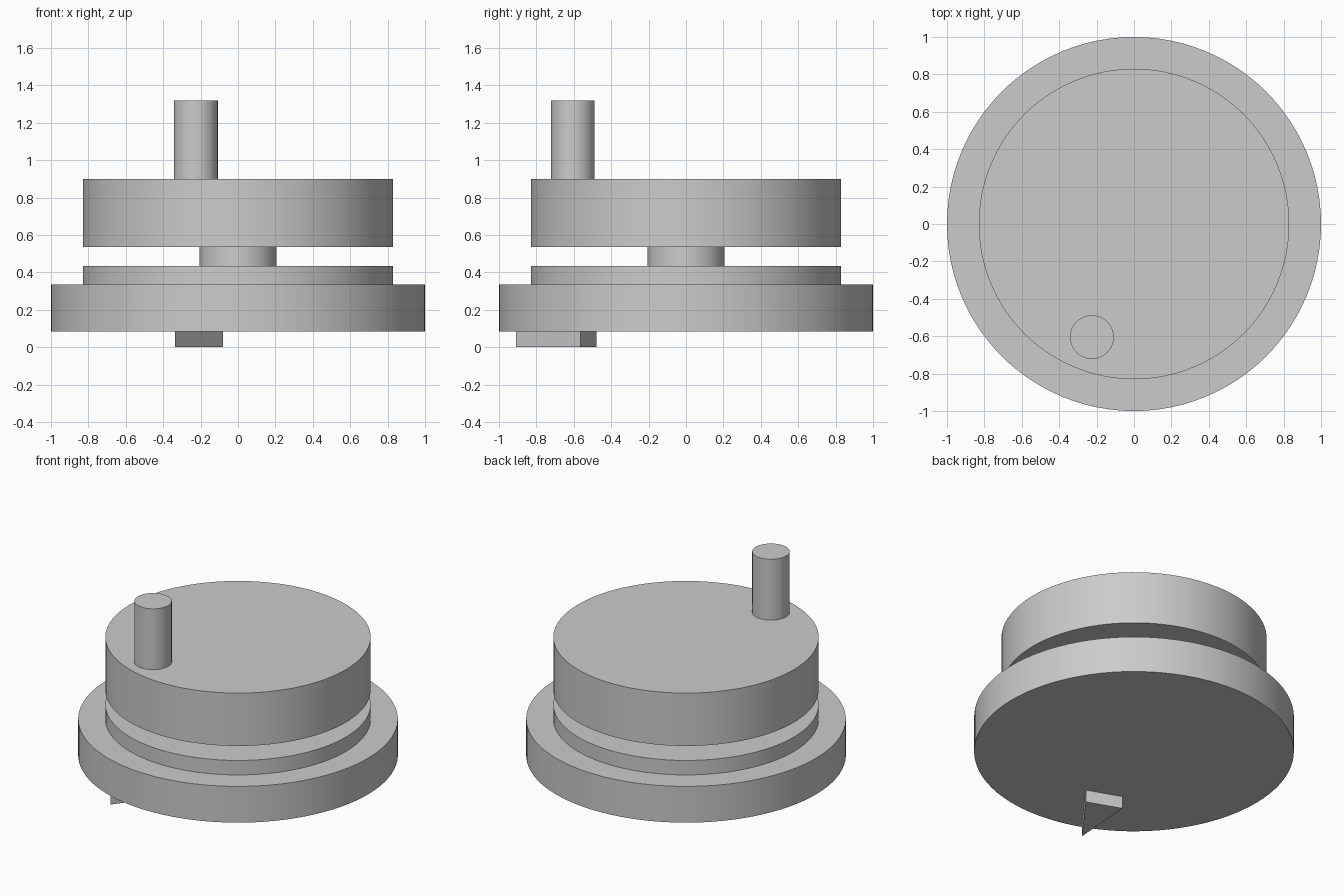
import bpy
import bmesh
from math import radians
from mathutils import Vector

cube = bpy.data.objects.get("Cube")
if cube:
    bpy.data.objects.remove(cube, do_unlink=True)

# One plain grey for the whole model
grey = bpy.data.materials.new("plain_grey")
grey.use_nodes = True
colour = (0.6, 0.6, 0.6, 1)
grey.diffuse_color = colour
grey.node_tree.nodes["Principled BSDF"].inputs["Base Color"].default_value = colour


def disc(name, radius, bottom, top, centre=(0, 0), sides=96):
    """Upright closed cylinder between two heights."""
    bpy.ops.mesh.primitive_cylinder_add(
        vertices=sides, radius=radius, depth=top - bottom,
        location=(centre[0], centre[1], (bottom + top) / 2))
    obj = bpy.context.object
    obj.name = name
    obj.data.materials.append(grey)
    bpy.ops.object.shade_smooth_by_angle(angle=radians(30))
    return obj


def prism(name, outline, bottom, top):
    """Flat outline extruded upward."""
    bm = bmesh.new()
    face = bm.faces.new([bm.verts.new((p.x, p.y, bottom)) for p in outline])
    extruded = bmesh.ops.extrude_face_region(bm, geom=[face])["geom"]
    verts = [g for g in extruded if isinstance(g, bmesh.types.BMVert)]
    bmesh.ops.translate(bm, vec=(0, 0, top - bottom), verts=verts)
    bmesh.ops.recalc_face_normals(bm, faces=bm.faces)
    mesh = bpy.data.meshes.new(name)
    bm.to_mesh(mesh)
    bm.free()
    mesh.materials.append(grey)
    obj = bpy.data.objects.new(name, mesh)
    bpy.context.collection.objects.link(obj)
    return obj


# Stacked round body
disc("base_flange", 1.0, 0.085, 0.335)
disc("base_step", 0.83, 0.335, 0.435)
disc("hub", 0.207, 0.435, 0.535)
disc("turning_wheel", 0.83, 0.535, 0.90)

# Off-centre crank handle
handle_spot = Vector((-0.225, -0.605))
disc("crank_handle", 0.117, 0.90, 1.32, handle_spot, 64)

# Triangular pointer under the flange, aimed outward below the handle
outward = handle_spot.normalized()
sideways = Vector((-outward.y, outward.x))
middle = outward * 0.557
outline = [middle - sideways * 0.122, middle + sideways * 0.122,
           middle + outward * 0.413]
prism("pointer", outline, 0, 0.085)
